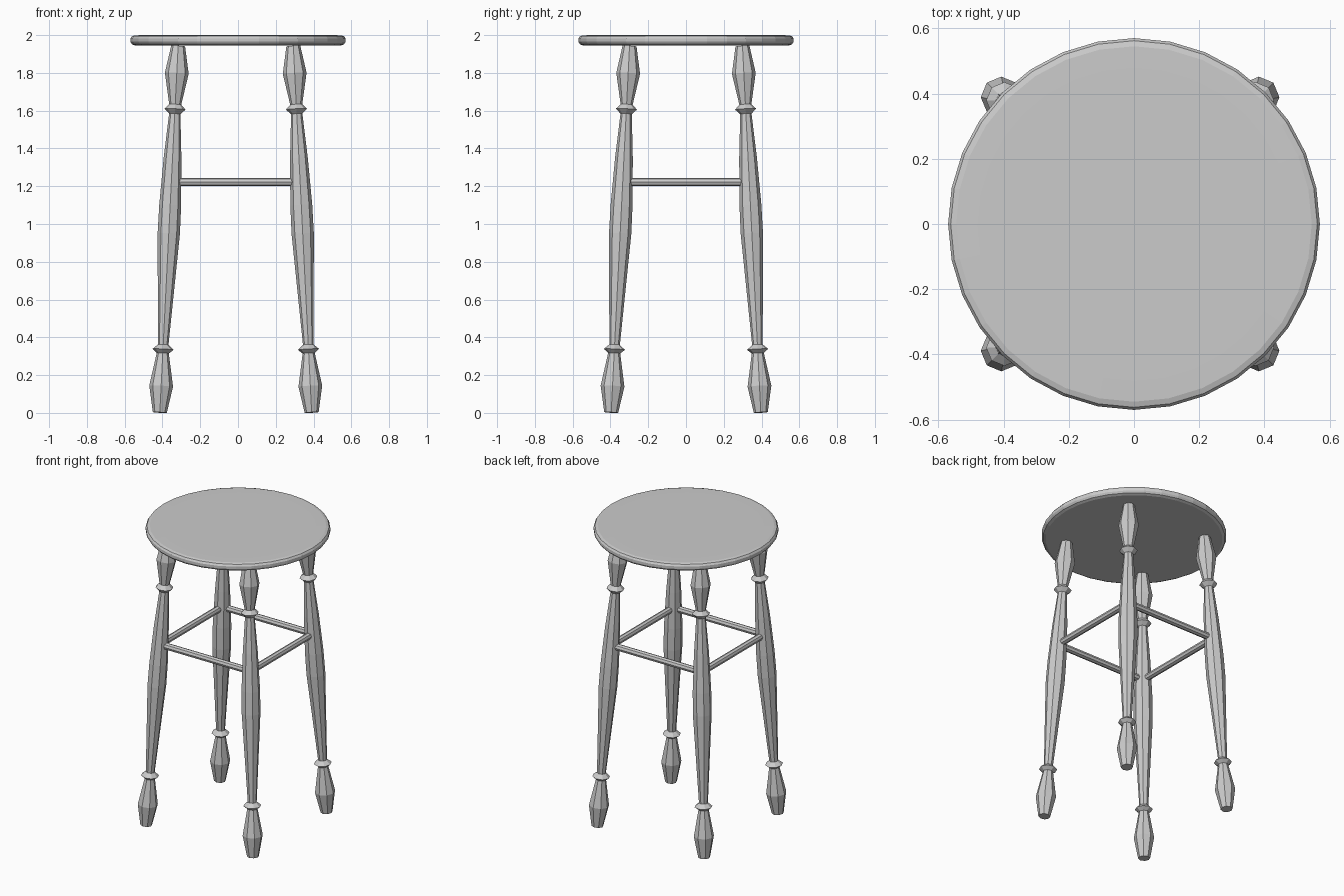
import bpy, bmesh, math
from mathutils import Vector

if "Cube" in bpy.data.objects:
    bpy.data.objects.remove(bpy.data.objects["Cube"], do_unlink=True)

GREY = (0.6, 0.6, 0.6, 1)
mat = bpy.data.materials.new("plain grey")
mat.use_nodes = True
mat.diffuse_color = GREY
mat.node_tree.nodes["Principled BSDF"].inputs["Base Color"].default_value = GREY


def lathe(name, profile, sides):
    """Closed turned solid from (height, radius) pairs, bottom to top."""
    bm = bmesh.new()
    rings = []
    for z, r in profile:
        rings.append([bm.verts.new((r * math.cos(math.tau * i / sides),
                                    r * math.sin(math.tau * i / sides), z))
                      for i in range(sides)])
    for low, high in zip(rings, rings[1:]):
        for i in range(sides):
            j = (i + 1) % sides
            bm.faces.new((low[i], low[j], high[j], high[i]))
    bm.faces.new(rings[0][::-1])
    bm.faces.new(rings[-1])
    mesh = bpy.data.meshes.new(name)
    bm.to_mesh(mesh)
    bm.free()
    mesh.materials.append(mat)
    obj = bpy.data.objects.new(name, mesh)
    bpy.context.collection.objects.link(obj)
    return obj


def place(obj, start, end):
    """Stand a turned part at start, leaning towards end."""
    lean = Vector((0, 0, 1)).rotation_difference(end - start)
    obj.rotation_mode = 'QUATERNION'
    obj.rotation_quaternion = lean
    obj.location = start


# Round seat with a softened rim
seat = lathe("seat", [(1.945, 0.545), (1.952, 0.562), (1.965, 0.57), (1.982, 0.57),
                      (1.994, 0.562), (1.999, 0.545), (2.0, 0.48)], 32)

# Turned legs, splayed outwards
SHIFT = -0.012
LEG = [(0, 0.037), (0.14, 0.063), (0.315, 0.032), (0.335, 0.056), (0.36, 0.028),
       (0.95, 0.059), (1.1, 0.058), (1.35, 0.047), (1.585, 0.03), (1.61, 0.056),
       (1.635, 0.032), (1.8, 0.063), (1.945, 0.037)]


def axis(sx, sy, z):
    """Point on a leg's centre line at height z."""
    return Vector((SHIFT + sx * (0.402 - 0.05 * z), sy * (0.396 - 0.05 * z), z))


corners = {"front_left": (1, -1), "back_left": (1, 1),
           "back_right": (-1, 1), "front_right": (-1, -1)}
for label, (sx, sy) in corners.items():
    place(lathe(label + "_leg", LEG, 8), axis(sx, sy, 0.002), axis(sx, sy, 1.9))

# Rails joining neighbouring legs
ring = list(corners.values())
for k, side in enumerate(("left", "back", "right", "front")):
    a, b = axis(*ring[k], 1.222), axis(*ring[(k + 1) % 4], 1.222)
    place(lathe(side + "_rail", [(0, 0.022), ((b - a).length, 0.022)], 8), a, b)
